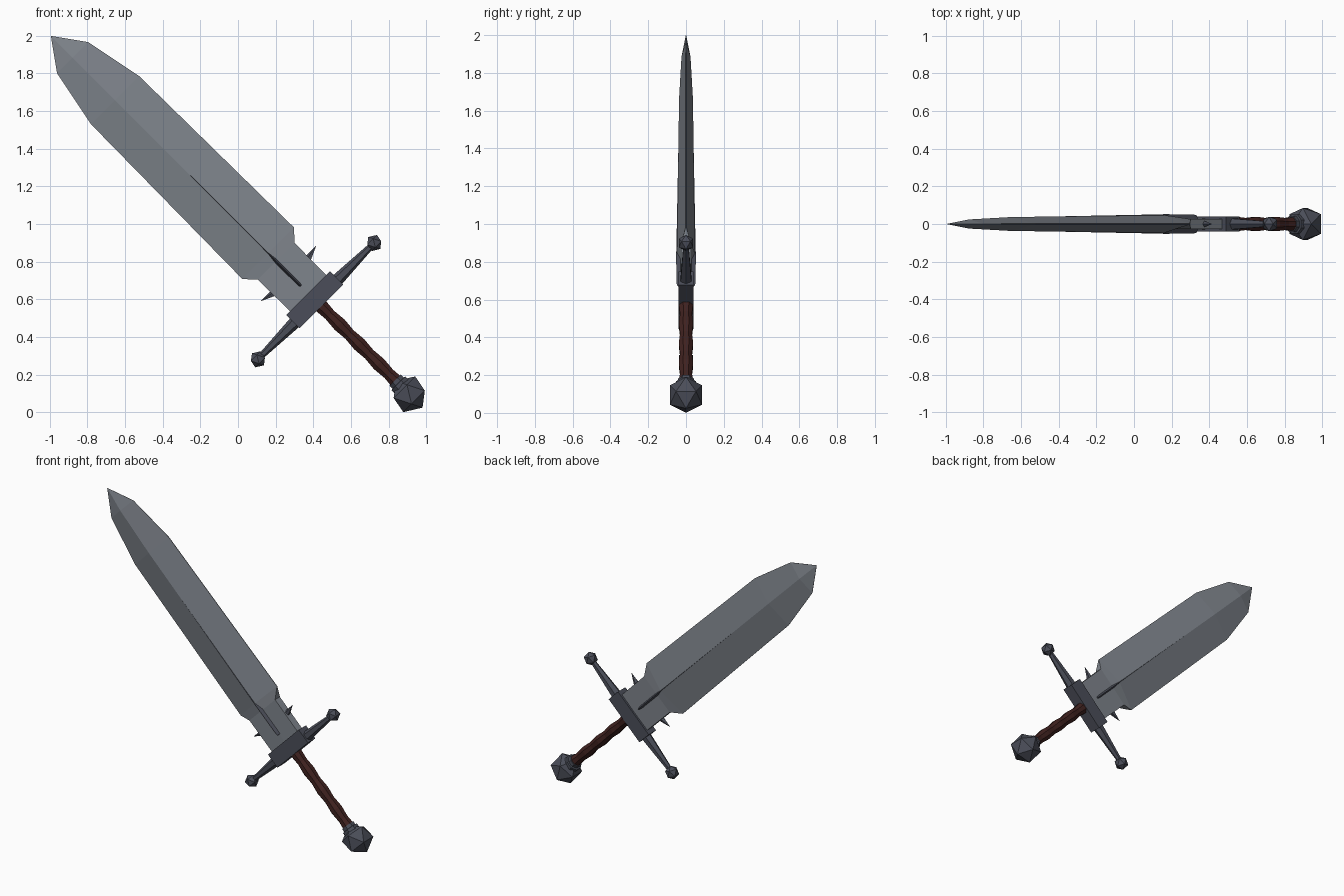
import bpy, bmesh, math
from mathutils import Matrix, Vector

if "Cube" in bpy.data.objects:
    bpy.data.objects.remove(bpy.data.objects["Cube"])

# Sword is built upright along local z (pommel centre at origin), then tilted 45 degrees
TILT = Matrix.Translation((0.91, 0, 0.095)) @ Matrix.Rotation(-math.pi / 4, 4, 'Y')


def material(name, rgb):
    m = bpy.data.materials.new(name)
    m.diffuse_color = (*rgb, 1)
    m.use_nodes = True
    m.node_tree.nodes["Principled BSDF"].inputs["Base Color"].default_value = m.diffuse_color
    return m


STEEL = material("blade_steel", (0.21, 0.23, 0.26))
IRON = material("dark_iron", (0.07, 0.076, 0.10))
LEATHER = material("dark_leather", (0.052, 0.016, 0.014))


def finish(name, bm, mat):
    bmesh.ops.recalc_face_normals(bm, faces=bm.faces[:])
    me = bpy.data.meshes.new(name)
    bm.to_mesh(me)
    bm.free()
    me.materials.append(mat)
    ob = bpy.data.objects.new(name, me)
    ob.matrix_world = TILT
    bpy.context.collection.objects.link(ob)
    return ob


def loft(name, rings, mat):
    """Bridge a list of equal-length point rings and cap both ends."""
    bm = bmesh.new()
    rows = [[bm.verts.new(p) for p in r] for r in rings]
    n = len(rows[0])
    for a, b in zip(rows, rows[1:]):
        for i in range(n):
            j = (i + 1) % n
            bm.faces.new((a[i], a[j], b[j], b[i]))
    bm.faces.new(rows[0])
    bm.faces.new(rows[-1])
    return finish(name, bm, mat)


def lathe(name, profile, sides, mat):
    return loft(name, [[(r * math.cos(2 * math.pi * (i + .5) / sides),
                         r * math.sin(2 * math.pi * (i + .5) / sides), z)
                        for i in range(sides)] for z, r in profile], mat)


def taper(name, start, end, r1, r2, sides, mat):
    """Straight tapered bar between two points."""
    a, b = Vector(start), Vector(end)
    bm = bmesh.new()
    rot = (b - a).to_track_quat('Z', 'Y').to_matrix().to_4x4()
    bmesh.ops.create_cone(bm, cap_ends=True, segments=sides, radius1=r1, radius2=r2,
                          depth=(b - a).length,
                          matrix=Matrix.Translation((a + b) / 2) @ rot)
    return finish(name, bm, mat)


def ico(name, centre, r, mat):
    bm = bmesh.new()
    bmesh.ops.create_icosphere(bm, subdivisions=1, radius=r,
                               matrix=Matrix.Translation(centre))
    return finish(name, bm, mat)


def box(name, centre, size, mat):
    bm = bmesh.new()
    bmesh.ops.create_cube(bm, size=1, matrix=Matrix.Translation(centre)
                          @ Matrix.Diagonal((*size, 1)))
    return finish(name, bm, mat)


# Blade: (height, half width, ridge half thickness, edge half thickness)
sections = [(0.74, 0.136, 0.028, 0.026), (1.0, 0.138, 0.028, 0.026),
            (1.06, 0.194, 0.047, 0.002), (2.21, 0.181, 0.037, 0.002),
            (2.53, 0.117, 0.024, 0.001), (2.692, 0.001, 0.001, 0.0005)]
loft("blade", [[(w, e, z), (0, t, z), (-w, e, z), (-w, -e, z), (0, -t, z), (w, -e, z)]
               for z, w, t, e in sections], STEEL)

# Central rib: a long diamond bar that surfaces along the blade ridge
rib = [(0.815, 0.018, 0.045), (0.84, 0.02, 0.051), (1.06, 0.02, 0.052),
       (1.10, 0.016, 0.051), (1.85, 0.006, 0.0405)]
loft("blade_rib", [[(w, 0, z), (0, t, z), (-w, 0, z), (0, -t, z)] for z, w, t in rib], IRON)

# Cross guard, arms, end knobs and side spikes
box("guard_block", (0, 0, 0.71), (0.33, 0.08, 0.10), IRON)
for side, s in (("left", -1), ("right", 1)):
    taper("guard_arm_" + side, (s * 0.15, 0, 0.70), (s * 0.42, 0, 0.70), 0.034, 0.016, 6, IRON)
    ico("guard_knob_" + side, (s * 0.437, 0, 0.70), 0.045, IRON)
    taper("spike_" + side, (s * 0.10, 0, 0.882), (s * 0.208, 0, 0.908), 0.027, 0.0005, 5, IRON)

# Grip with gentle swells
count = 9
lathe("grip", [(0.08 + 0.59 * i / (count - 1), 0.041 if i % 2 == 0 else 0.034)
               for i in range(count)], 8, LEATHER)

# Stepped collar and faceted pommel
lathe("pommel_collar", [(0.04, 0.056), (0.082, 0.056), (0.084, 0.045), (0.106, 0.045)], 8, IRON)
ico("pommel", (0, 0, 0), 0.1, IRON)
